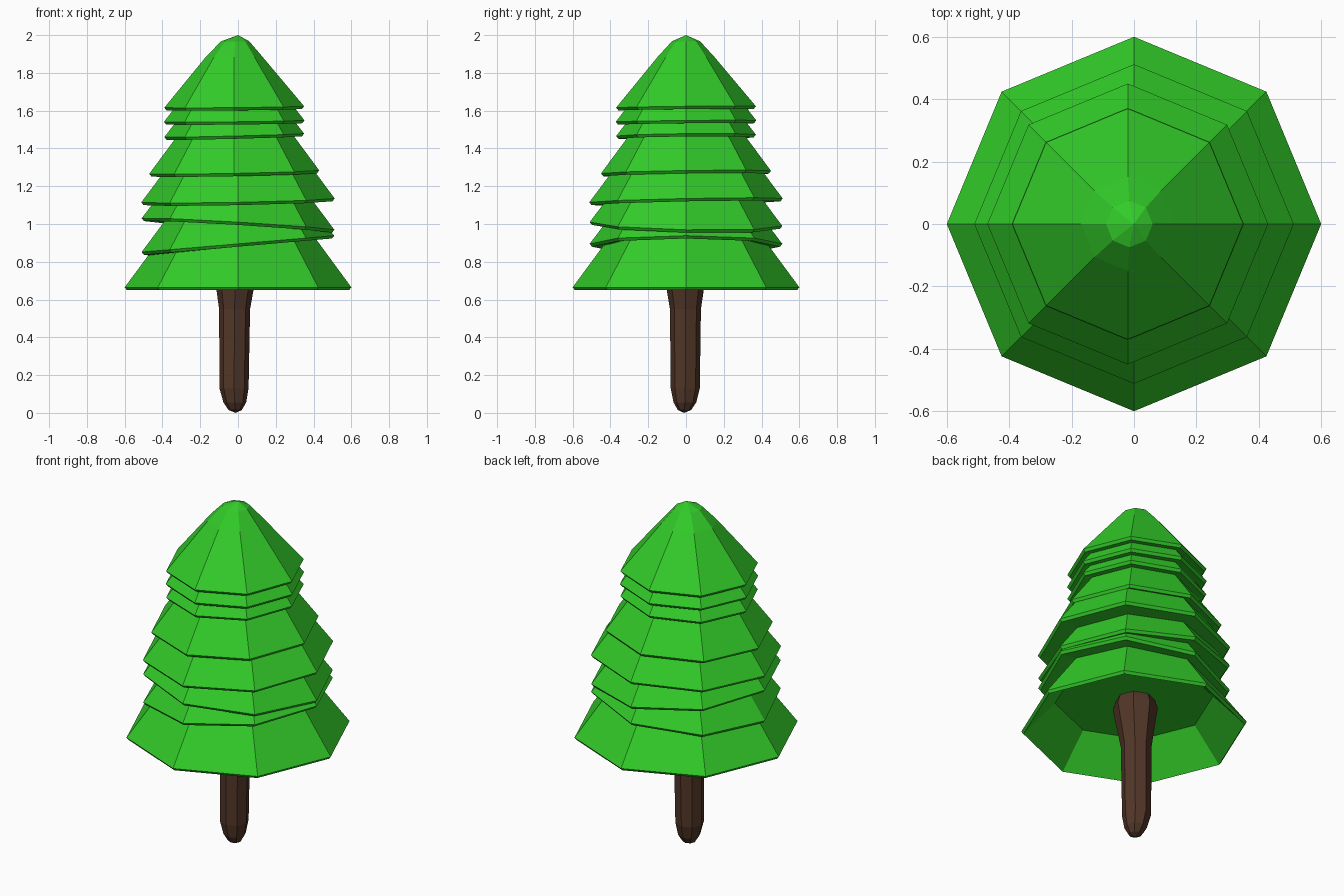
import bpy, bmesh, math

if "Cube" in bpy.data.objects:
    bpy.data.objects.remove(bpy.data.objects["Cube"])

N = 8  # octagonal, low-poly tree


def material(name, rgb):
    m = bpy.data.materials.new(name)
    m.diffuse_color = (*rgb, 1)
    m.use_nodes = True
    m.node_tree.nodes["Principled BSDF"].inputs["Base Color"].default_value = m.diffuse_color
    return m


def circle():
    for i in range(N):
        a = math.tau * i / N
        yield math.cos(a), math.sin(a)


def ring(r, z, cx=0.0, cy=0.0):
    return [(cx + r * c, cy + r * s, z) for c, s in circle()]


def loft(name, rings, bottom, top, mat):
    """Skin octagonal rings and close both ends with a fan to a centre point."""
    bm = bmesh.new()
    rows = [[bm.verts.new(p) for p in r] for r in rings]
    for a, b in zip(rows, rows[1:]):
        for i in range(N):
            j = (i + 1) % N
            bm.faces.new((a[i], a[j], b[j], b[i]))
    lo, hi = bm.verts.new(bottom), bm.verts.new(top)
    for i in range(N):
        j = (i + 1) % N
        bm.faces.new((lo, rows[0][j], rows[0][i]))
        bm.faces.new((hi, rows[-1][i], rows[-1][j]))
    bmesh.ops.recalc_face_normals(bm, faces=bm.faces)
    me = bpy.data.meshes.new(name)
    bm.to_mesh(me)
    bm.free()
    me.materials.append(mat)
    ob = bpy.data.objects.new(name, me)
    bpy.context.collection.objects.link(ob)
    return ob


green = material("leaf green", (0.032, 0.6, 0.022))
brown = material("bark brown", (0.085, 0.037, 0.021))

# Tiers of foliage: rim height, tilt along x, tilt along y, radius, centre x
tiers = [
    (0.65, 0.00, 0.00, 0.60, 0.00),
    (0.88, 0.085, 0.00, 0.51, 0.00),
    (0.985, -0.06, -0.02, 0.51, 0.00),
    (1.11, 0.02, 0.02, 0.512, 0.00),
    (1.26, 0.02, 0.015, 0.45, -0.02),
    (1.455, 0.025, 0.01, 0.37, -0.02),
    (1.53, 0.01, 0.01, 0.372, -0.02),
    (1.605, 0.01, 0.01, 0.37, -0.02),
]


def height(t, x, y):
    return t[0] + t[1] * x + t[2] * y


# Foliage: hollow underside, then rim, lip and neck of each tier
rings = [ring(0.42, 0.83)]
for k, t in enumerate(tiers):
    low, lip, neck = [], [], []
    r, cx = t[3], t[4]
    for c, s in circle():
        x, y = cx + r * c, r * s
        z = height(t, x, y)
        low.append((cx + (r - 0.012) * c, (r - 0.012) * s, z))
        lip.append((x, y, z + 0.015))
        if k + 1 < len(tiers):
            zn = height(tiers[k + 1], x, y) + 0.005
            rn = r - 0.72 * (zn - z - 0.01)
            neck.append((cx + rn * c, rn * s, zn))
    rings += [low, lip] + ([neck] if neck else [])
# rounded tip
rings += [ring(0.15, 1.885, -0.02), ring(0.075, 1.967, -0.015)]
loft("foliage", rings, (0, 0, 0.83), (0, 0, 2.0), green)

# Trunk: blunt pointed foot, straight shaft, flared top
trunk = [
    ring(0.035, 0.015, -0.015, -0.008),
    ring(0.06, 0.055, -0.017, -0.006),
    ring(0.077, 0.13, -0.021, -0.004),
    ring(0.082, 0.55, -0.018, -0.003),
    ring(0.098, 0.65, -0.016, -0.004),
    ring(0.12, 0.78, -0.012, -0.004),
    ring(0.10, 0.84, -0.012, -0.004),
]
loft("trunk", trunk, (-0.012, -0.01, 0), (-0.012, 0, 0.85), brown)
